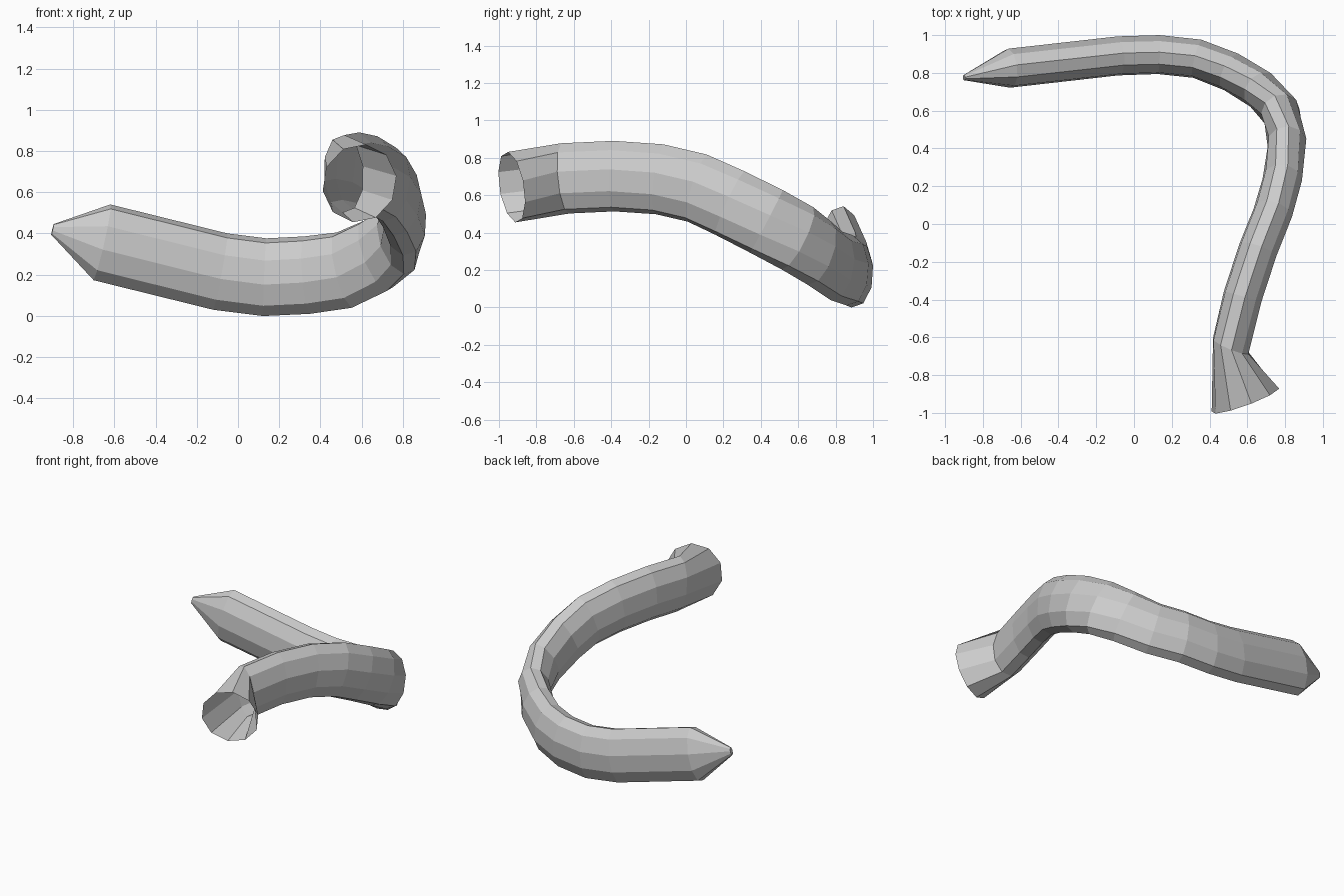
import bpy, bmesh
from math import sin, cos, radians, tau
from mathutils import Vector

if "Cube" in bpy.data.objects:
    bpy.data.objects.remove(bpy.data.objects["Cube"])

SIDES = 10
ROLL = radians(7)
W, H = 0.105, 0.19

# Centre line from the pointed tip to the flared mouth
path = [Vector(p) for p in [
    (-0.90, 0.775, 0.42), (-0.66, 0.825, 0.357), (-0.085, 0.89, 0.215),
    (0.13, 0.897, 0.188), (0.335, 0.875, 0.198), (0.515, 0.805, 0.222),
    (0.67, 0.71, 0.293), (0.775, 0.595, 0.37), (0.81, 0.43, 0.46),
    (0.785, 0.235, 0.558), (0.735, 0.06, 0.638), (0.655, -0.14, 0.685),
    (0.575, -0.385, 0.702), (0.512, -0.645, 0.69), (0.59, -0.932, 0.643)]]
last = len(path) - 1
# Special ring sizes and facing directions at the ends
sizes = {0: (0.014, 0.027), last: (0.192, 0.192)}
facing = {0: (0.96, 0.1, -0.24), 1: (0.96, 0.11, -0.22),
          last - 1: (-0.38, -0.9, -0.1), last: (0.34, -0.92, -0.15)}


def ring(bm, i):
    """One elliptical section, upright and square to the path."""
    if i in facing:
        t = Vector(facing[i]).normalized()
    else:
        t = ((path[i] - path[i - 1]).normalized()
             + (path[i + 1] - path[i]).normalized()).normalized()
    side = Vector((0, 0, 1)).cross(t).normalized()
    up = t.cross(side)
    w, h = sizes.get(i, (W, H))
    return [bm.verts.new(path[i] + side * w * sin(ROLL + tau * k / SIDES)
                         + up * h * cos(ROLL + tau * k / SIDES))
            for k in range(SIDES)]


# Hollow curved horn, closed tip and open mouth
bm = bmesh.new()
rings = [ring(bm, i) for i in range(len(path))]
for a, b in zip(rings, rings[1:]):
    for k in range(SIDES):
        n = (k + 1) % SIDES
        bm.faces.new((a[k], a[n], b[n], b[k]))
bm.faces.new(rings[0])
bmesh.ops.recalc_face_normals(bm, faces=bm.faces)
mesh = bpy.data.meshes.new("curved_horn")
bm.to_mesh(mesh)
bm.free()
bpy.context.collection.objects.link(bpy.data.objects.new("curved_horn", mesh))
